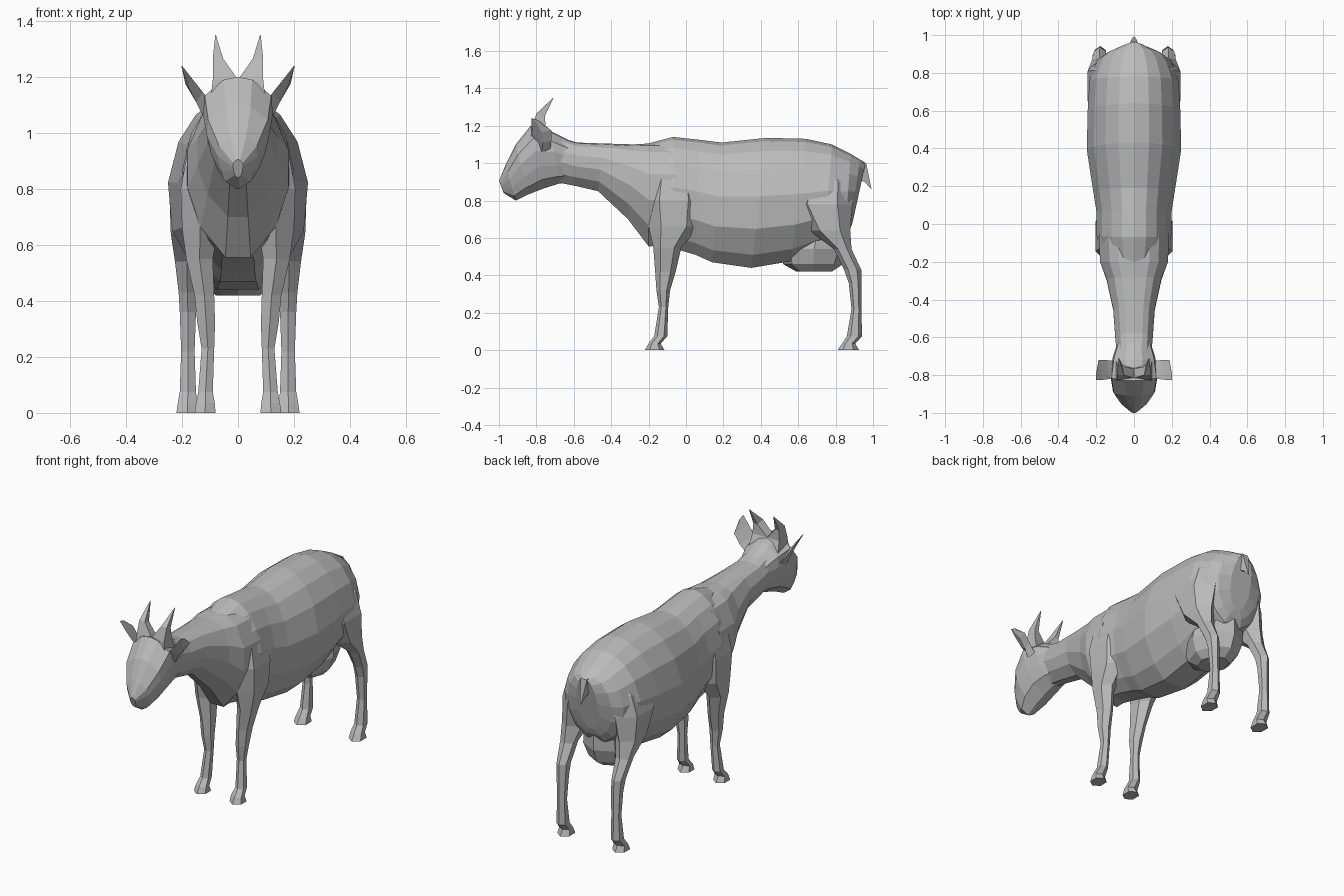
import bpy, bmesh, math

coat = bpy.data.materials.new("grey coat")
coat.diffuse_color = (0.5, 0.5, 0.5, 1)


def finish(bm, name, mirror=False):
    bmesh.ops.recalc_face_normals(bm, faces=bm.faces[:])
    mesh = bpy.data.meshes.new(name)
    bm.to_mesh(mesh)
    bm.free()
    mesh.materials.append(coat)
    ob = bpy.data.objects.new(name, mesh)
    bpy.context.collection.objects.link(ob)
    if mirror:
        ob.modifiers.new("mirror", 'MIRROR').use_mirror_merge = False
    return ob


def loft(name, rings, mirror=False):
    """Skin a list of equal-length point rings and cap both ends."""
    bm = bmesh.new()
    vs = [[bm.verts.new(p) for p in ring] for ring in rings]
    n = len(vs[0])
    for a, b in zip(vs, vs[1:]):
        for i in range(n):
            j = (i + 1) % n
            bm.faces.new((a[i], a[j], b[j], b[i]))
    bm.faces.new(vs[0])
    bm.faces.new(vs[-1])
    return finish(bm, name, mirror)


def section(top, bottom, width, profile):
    """Symmetric ring hung between a top and a bottom (y, z) point."""
    half = []
    for t, w in profile:
        y = top[0] + (bottom[0] - top[0]) * t
        z = top[1] + (bottom[1] - top[1]) * t
        half.append((w * width, y, z))
    return half + [(-x, y, z) for x, y, z in reversed(half) if x > 0]


def leg_ring(z, y0, y1, x0, x1, sides=6):
    cx, cy, rx, ry = (x0 + x1) / 2, (y0 + y1) / 2, (x1 - x0) / 2, (y1 - y0) / 2
    return [(cx + rx * math.sin(a) / math.sin(math.pi / 3), cy - ry * math.cos(a), z)
            for a in (2 * math.pi * i / sides for i in range(sides))]


# Body: barrel from chest to rump
barrel = [(0, 0), (.025, .32), (.1, .6), (.24, .85), (.45, 1), (.7, .94), (.9, .62), (1, .3)]
body = [
    ((-.22, 1.10), (-.185, .57), .165),
    ((-.07, 1.14), (-.05, .54), .198),
    ((.07, 1.125), (.05, .51), .198),
    ((.19, 1.11), (.14, .47), .215),
    ((.43, 1.135), (.35, .44), .25),
    ((.64, 1.13), (.56, .475), .245),
    ((.78, 1.10), (.74, .55), .235),
    ((.88, 1.05), (.85, .60), .195),
    ((.93, 1.02), (.875, .64), .145),
    ((.96, 1.0), (.89, .68), .07),
]
loft("body", [section(*r, barrel) for r in body])

# Neck: slab-sided with a narrow throat, running into the chest
slab = [(0, 0), (.02, .45), (.08, .72), (.3, 1), (.55, 1), (.8, .75), (1, .25)]
neck = [
    ((-.72, 1.15), (-.70, .90), .09),
    ((-.58, 1.11), (-.60, .88), .10),
    ((-.44, 1.105), (-.47, .85), .11),
    ((-.28, 1.10), (-.31, .70), .145),
    ((-.20, 1.105), (-.20, .555), .18),
    ((-.05, 1.10), (-.05, .56), .185),
]
loft("neck", [section(*r, slab) for r in neck])

# Head: pointed muzzle widening to the brow and cheeks
skull = [(0, 0), (.03, .4), (.2, .95), (.4, 1), (.65, .86), (.86, .66), (1, .08)]
head = [
    ((-1.0, .905), (-.975, .84), .018),
    ((-.965, .99), (-.91, .80), .07),
    ((-.91, 1.10), (-.845, .832), .112),
    ((-.83, 1.20), (-.76, .865), .125),
    ((-.72, 1.17), (-.68, .89), .112),
    ((-.62, 1.12), (-.62, .90), .085),
]
loft("head", [section(*r, skull) for r in head])

# Front legs with shoulders sinking into the body
loft("front_leg", [leg_ring(*r) for r in [
    (0, -.22, -.115, .08, .155),
    (.035, -.20, -.135, .083, .15),
    (.075, -.17, -.10, .09, .142),
    (.23, -.145, -.095, .085, .13),
    (.32, -.158, -.085, .082, .145),
    (.42, -.165, -.055, .085, .155),
    (.55, -.175, -.025, .09, .185),
    (.66, -.20, .07, .07, .20),
    (.80, -.22, .09, .05, .205),
    (.93, -.20, .08, .04, .18),
    (1.02, -.14, .04, .03, .135)]], True)

# Hind legs with thighs sinking into the rump
loft("hind_leg", [leg_ring(*r) for r in [
    (0, .81, .925, .142, .22),
    (.035, .835, .905, .145, .215),
    (.075, .86, .942, .15, .208),
    (.22, .885, .937, .155, .203),
    (.36, .87, .937, .15, .208),
    (.43, .845, .937, .15, .212),
    (.54, .79, .885, .14, .225),
    (.64, .66, .878, .11, .24),
    (.78, .57, .89, .07, .245),
    (.90, .58, .89, .05, .21),
    (1.0, .64, .85, .04, .14)]], True)

# Udder between the hind legs
loft("udder", [leg_ring(*r, 8) for r in [
    (.42, .59, .78, -.07, .07),
    (.46, .52, .84, -.105, .105),
    (.54, .50, .87, -.13, .13),
    (.64, .54, .87, -.12, .12)]])

# Tail: thin wedge hanging behind the rump
loft("tail", [
    [(-.025, .93, 1.01), (.025, .93, 1.01), (.02, .90, .93), (-.02, .90, .93)],
    [(-.02, .963, 1.0), (.02, .963, 1.0), (.02, .925, .91), (-.02, .925, .91)],
    [(-.012, .978, .93), (.012, .978, .93), (.012, .955, .90), (-.012, .955, .90)],
    [(-.003, .992, .86), (.003, .992, .86), (.003, .986, .865), (-.003, .986, .865)]])

# Horns: broad at the poll, curving back to a point
loft("horn", [
    [(.0, -.82, 1.15), (.098, -.83, 1.12), (.095, -.73, 1.13), (.0, -.74, 1.15)],
    [(.0, -.815, 1.19), (.09, -.825, 1.19), (.088, -.75, 1.19), (.0, -.765, 1.185)],
    [(.053, -.80, 1.265), (.09, -.80, 1.265), (.085, -.755, 1.25), (.058, -.755, 1.25)],
    [(.079, -.71, 1.35), (.081, -.71, 1.35), (.081, -.709, 1.347), (.079, -.709, 1.347)]], True)

# Ears: cupped leaves pointing up and out
loft("ear", [
    [(.10, -.80, 1.11), (.125, -.77, 1.06), (.105, -.725, 1.07)],
    [(.125, -.82, 1.145), (.15, -.765, 1.11), (.15, -.72, 1.12)],
    [(.165, -.825, 1.195), (.178, -.77, 1.165), (.188, -.72, 1.175)],
    [(.20, -.825, 1.24), (.202, -.815, 1.235), (.20, -.79, 1.23)]], True)
